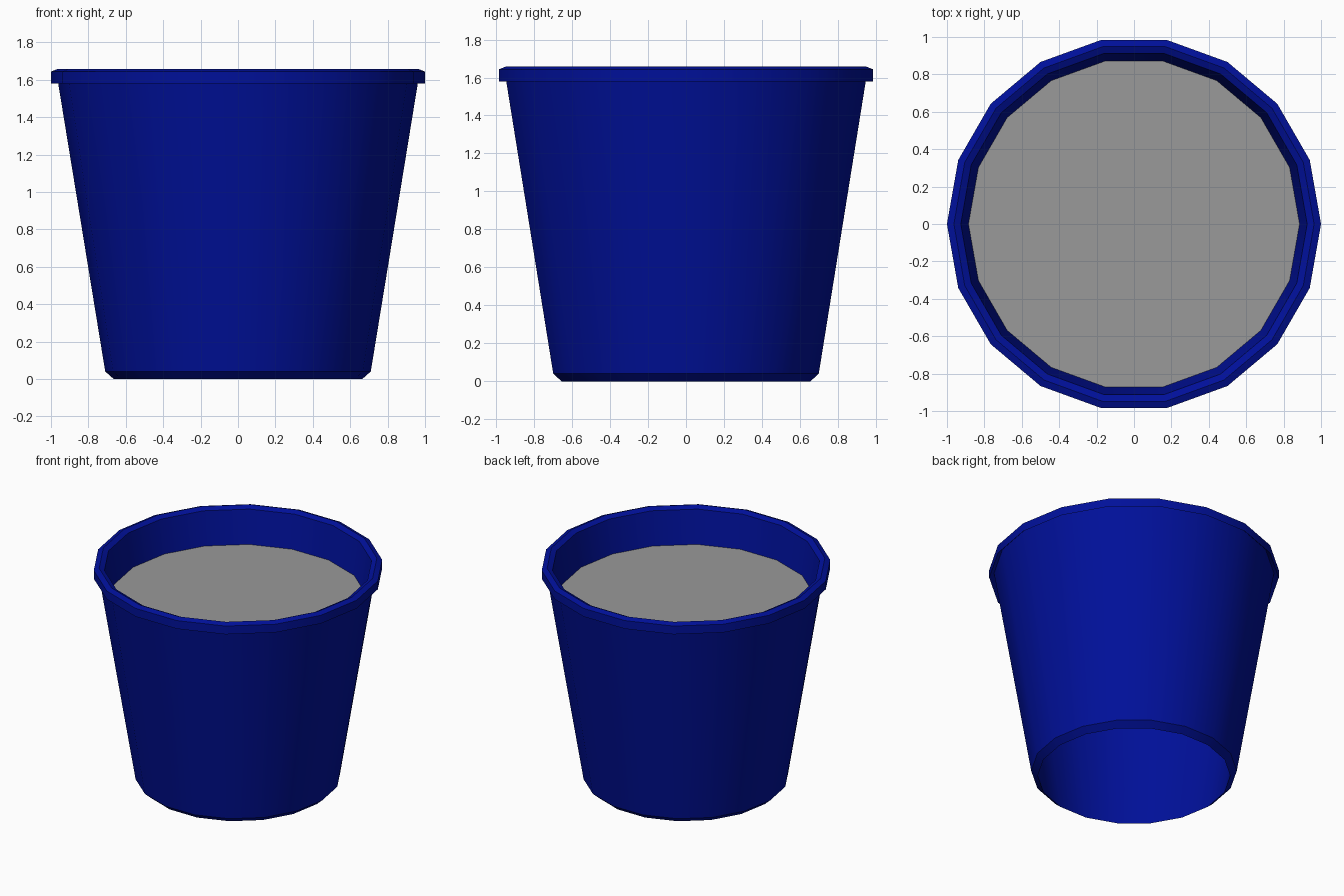
import bpy, bmesh, math

if "Cube" in bpy.data.objects:
    bpy.data.objects.remove(bpy.data.objects["Cube"])

SIDES = 18


def material(name, color):
    mat = bpy.data.materials.new(name)
    mat.diffuse_color = (*color, 1)
    mat.use_nodes = True
    mat.node_tree.nodes["Principled BSDF"].inputs["Base Color"].default_value = mat.diffuse_color
    return mat


def lathe(name, profile, mat):
    """Revolve a closed loop of (radius, z) points around z."""
    bm = bmesh.new()
    rings = [[bm.verts.new((r * math.cos(i * math.tau / SIDES),
                            r * math.sin(i * math.tau / SIDES), z))
              for i in range(SIDES)] for r, z in profile]
    for a, b in zip(rings, rings[1:] + rings[:1]):
        for i in range(SIDES):
            j = (i + 1) % SIDES
            bm.faces.new((a[i], a[j], b[j], b[i]))
    mesh = bpy.data.meshes.new(name)
    bm.to_mesh(mesh)
    bm.free()
    mesh.materials.append(mat)
    obj = bpy.data.objects.new(name, mesh)
    bpy.context.collection.objects.link(obj)
    bpy.ops.object.select_all(action='DESELECT')
    obj.select_set(True)
    bpy.context.view_layer.objects.active = obj
    bpy.ops.object.shade_smooth_by_angle(angle=math.radians(30))
    return obj


blue = material("blue_plastic", (0.0, 0.005, 0.32))
grey = material("grey_soil", (0.32, 0.32, 0.32))

# Pot, open underneath: chamfered foot, tapered wall, undercut rim lip
# with a ridged top, then the inner wall back down to the foot
lathe("pot", [(0.665, 0), (0.71, 0.04), (0.967, 1.615), (1.0, 1.58),
              (1.0, 1.643), (0.963, 1.658), (0.926, 1.64)], blue)

# Soil: flat grey disc inside the rim
bpy.ops.mesh.primitive_circle_add(vertices=SIDES, radius=0.885,
                                  fill_type='NGON', location=(0, 0, 1.39),
                                  rotation=(0, 0, math.pi / 2))
soil = bpy.context.object
soil.name = "soil"
soil.data.materials.append(grey)
